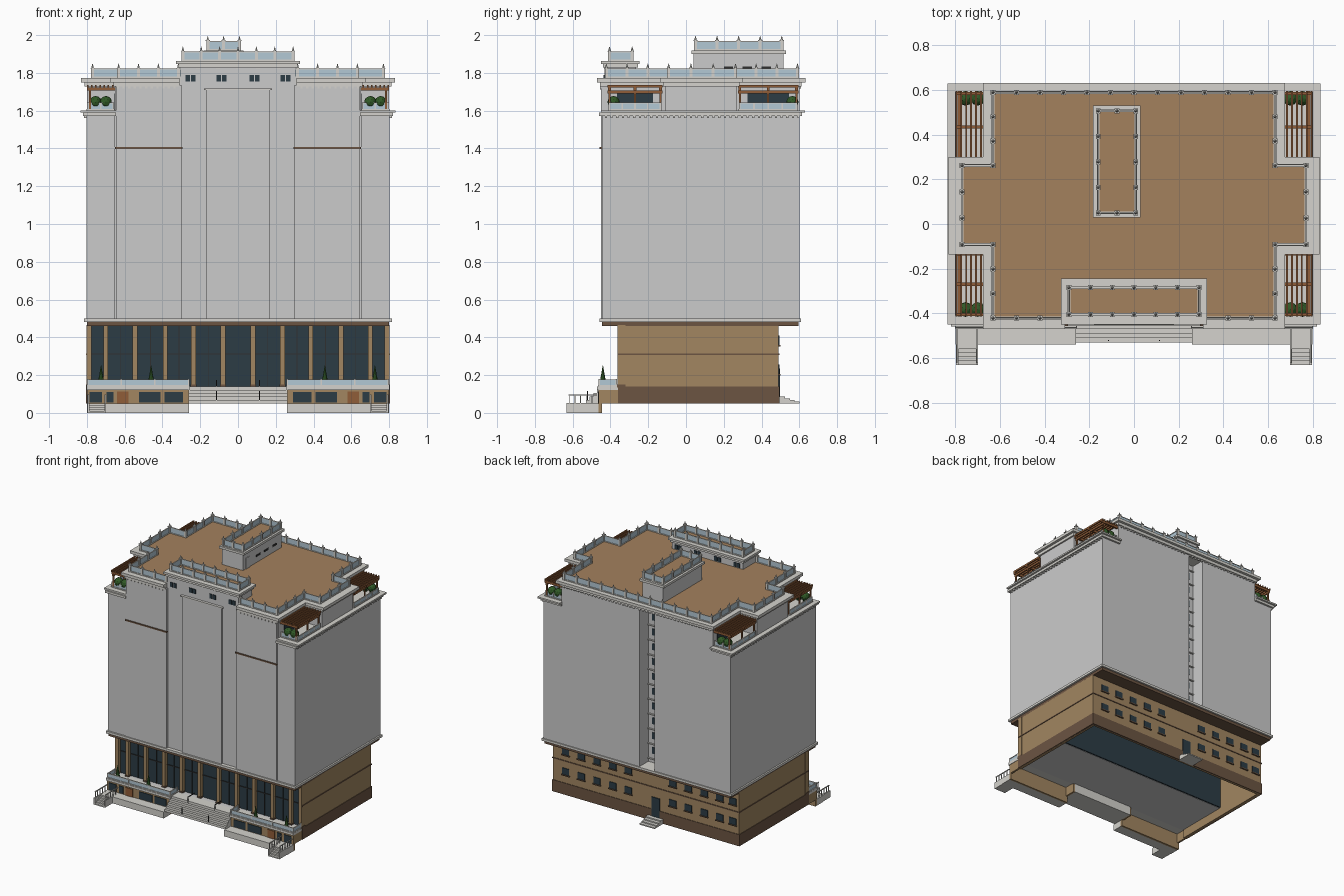
import bpy, bmesh, math
from mathutils import Matrix, Vector

if "Cube" in bpy.data.objects:
    bpy.data.objects.remove(bpy.data.objects["Cube"])


def mat(name, r, g, b):
    m = bpy.data.materials.new(name)
    m.diffuse_color = (r, g, b, 1)
    m.use_nodes = True
    m.node_tree.nodes["Principled BSDF"].inputs["Base Color"].default_value = m.diffuse_color
    return m


STONE = mat("pale_stone", .66, .65, .61)
BROWN = mat("brown_stone", .36, .24, .12)
DARK = mat("dark_stone", .15, .09, .055)
ROOF = mat("roof_tile", .37, .22, .11)
GLASS = mat("dark_glass", .025, .045, .06)
PALE = mat("pale_glass", .45, .58, .66)
WOOD = mat("wood", .28, .11, .04)
LEAF = mat("leaf", .03, .10, .02)
IRON = mat("iron", .03, .03, .03)
GREY = None


def finish(name, bm, m):
    bmesh.ops.recalc_face_normals(bm, faces=bm.faces)
    me = bpy.data.meshes.new(name)
    bm.to_mesh(me)
    bm.free()
    if m:
        me.materials.append(m)
    ob = bpy.data.objects.new(name, me)
    bpy.context.collection.objects.link(ob)
    return ob


def add_box(bm, x0, x1, y0, y1, z0, z1):
    mx = Matrix.Translation(((x0 + x1) / 2, (y0 + y1) / 2, (z0 + z1) / 2))
    bmesh.ops.create_cube(bm, size=1, matrix=mx @ Matrix.Diagonal((x1 - x0, y1 - y0, z1 - z0, 1)))


def boxes(name, m, items, mirror=False):
    bm = bmesh.new()
    for x0, x1, y0, y1, z0, z1 in items:
        add_box(bm, x0, x1, y0, y1, z0, z1)
        if mirror:
            add_box(bm, -x1, -x0, y0, y1, z0, z1)
    return finish(name, bm, m)


def prism(name, pts, z0, z1, m=None):
    bm = bmesh.new()
    f = bm.faces.new([bm.verts.new((x, y, z0)) for x, y in pts])
    up = bmesh.ops.extrude_face_region(bm, geom=[f])["geom"]
    bmesh.ops.translate(bm, vec=(0, 0, z1 - z0), verts=[v for v in up if isinstance(v, bmesh.types.BMVert)])
    return finish(name, bm, m)


def rect(x0, x1, y0, y1):
    return [(x0, y0), (x1, y0), (x1, y1), (x0, y1)]


def bar(bm, a, b, w, z0, z1):
    # upright strip of thickness w from a to b
    a, b = Vector(a), Vector(b)
    d, c = b - a, (a + b) / 2
    mx = Matrix.Translation((c.x, c.y, (z0 + z1) / 2)) @ Matrix.Rotation(math.atan2(d.y, d.x), 4, 'Z')
    bmesh.ops.create_cube(bm, size=1, matrix=mx @ Matrix.Diagonal((d.length + w, w, z1 - z0, 1)))


def balustrade(name, pts, z, closed=True, h=.05, finials=True, step=.105):
    frame, panes = bmesh.new(), bmesh.new()
    segs = list(zip(pts, pts[1:] + pts[:1])) if closed else list(zip(pts, pts[1:]))
    for a, b in segs:
        bar(frame, a, b, .012, z, z + .008)
        bar(frame, a, b, .008, z + h - .005, z + h)
        bar(panes, a, b, .003, z + .006, z + h - .004)
        n = max(1, round((Vector(b) - Vector(a)).length / step))
        for i in range(n + (not closed)):
            p = Vector(a).lerp(Vector(b), i / n)
            r = .008 if finials else .004
            add_box(frame, p.x - r, p.x + r, p.y - r, p.y + r, z, z + h + .002)
            if finials:
                add_box(frame, p.x - .011, p.x + .011, p.y - .011, p.y + .011, z + h, z + h + .005)
                bmesh.ops.create_cone(frame, cap_ends=True, segments=6, radius1=.008, radius2=.001, depth=.024,
                                      matrix=Matrix.Translation((p.x, p.y, z + h + .015)))
    finish(name + "_frame", frame, STONE)
    finish(name + "_panes", panes, PALE)


def cross(a, yf, yb, w, w0, w1, notch=None):
    # roof outline: main rectangle with two side wings, optional front notch
    front = [(-a, yf), (a, yf)]
    if notch:
        n, yn = notch
        front = [(-a, yf), (-n, yf), (-n, yn), (n, yn), (n, yf), (a, yf)]
    return front + [(a, w0), (w, w0), (w, w1), (a, w1), (a, yb), (-a, yb),
                    (-a, w1), (-w, w1), (-w, w0), (-a, w0)]


# Tower shaft with stair slot at the back
SLOT = [(-.02, .60), (-.02, .49), (-.15, .49), (-.15, .60)]
prism("tower_shaft", [(-.803, -.43), (.803, -.43), (.803, .60)] + SLOT + [(-.803, .60)], .49, 1.585)
prism("top_storey", [(-.65, -.43), (.65, -.43), (.65, -.11), (.80, -.11), (.80, .27), (.65, .27), (.65, .60)] + SLOT +
      [(-.65, .60), (-.65, .27), (-.80, .27), (-.80, -.11), (-.65, -.11)], 1.58, 1.74)
boxes("front_bays", GREY, [(.30, .645, -.45, -.42, .49, 1.735), (.65, .803, -.445, -.42, .49, 1.58)], True)
boxes("centre_bay", GREY, [(-.17, .17, -.445, -.42, .49, 1.71)])
boxes("centre_bay_cap", STONE, [(-.18, .18, -.452, -.42, 1.71, 1.718)])
boxes("bay_ledges", DARK, [(.295, .65, -.457, -.44, 1.398, 1.408)], True)
boxes("slot_windows", GLASS, [(-.115, -.055, .48, .494, .57 + i * .115, .62 + i * .115) for i in range(10)])
boxes("slot_floor_ledges", STONE, [(-.15, -.02, .48, .50, .525 + i * .115, .533 + i * .115) for i in range(11)])

# Ledge between base and tower
prism("tower_sill", rect(-.815, .815, -.458, .608), .482, .50, STONE)
prism("tower_soffit", rect(-.80, .80, -.445, .595), .46, .484, DARK)

# Corner terrace ledges and dentils
boxes("terrace_cornice_lower", STONE, [(.645, .82, -.46, .615, 1.572, 1.59)], True)
boxes("terrace_cornice_upper", STONE, [(.645, .835, -.45, .63, 1.59, 1.602)], True)
boxes("terrace_dentils", STONE, [(.80, .815, -.43 + i * .03, -.418 + i * .03, 1.56, 1.573) for i in range(35)], True)

# Roof cornice in steps, roof deck and balustrade
prism("roof_cornice_lower", cross(.66, -.455, .612, .812, -.12, .282, (.31, -.43)), 1.728, 1.75, STONE)
prism("roof_cornice_upper", cross(.677, -.47, .632, .832, -.137, .30, (.31, -.43)), 1.75, 1.772, STONE)
prism("roof_deck", cross(.625, -.415, .583, .763, -.085, .255), 1.77, 1.776, ROOF)
balustrade("roof_balustrade", cross(.632, -.422, .59, .77, -.092, .262), 1.772)
boxes("roof_dentils_front", STONE, [(.33 + i * .03, .342 + i * .03, -.455, -.44, 1.718, 1.73) for i in range(11)], True)
boxes("roof_dentils_back", STONE, [(.02 + i * .03, .032 + i * .03, .59, .61, 1.718, 1.73) for i in range(21)], True)

# Front penthouse
prism("penthouse", rect(-.305, .305, -.432, -.265), 1.70, 1.835)
prism("penthouse_cornice_lower", rect(-.315, .315, -.44, -.255), 1.828, 1.846, STONE)
prism("penthouse_cornice_upper", rect(-.327, .327, -.45, -.245), 1.846, 1.862, STONE)
prism("penthouse_roof", rect(-.285, .285, -.405, -.29), 1.861, 1.865, ROOF)
balustrade("penthouse_balustrade", rect(-.292, .292, -.405, -.285), 1.862)
boxes("penthouse_windows", GLASS, [(x + d, x + d + .024, y, y + .01, 1.755 if y < -.4 else 1.782, 1.79 if y < -.4 else 1.815)
      for x in (.06, .225) for d in (0, .03) for y in (-.437, -.27)], True)

# Lift house on the roof
prism("lift_house", rect(-.165, .015, .04, .515), 1.77, 1.905)
prism("lift_house_cornice", rect(-.183, .03, .03, .53), 1.90, 1.918, STONE)
prism("lift_house_roof", rect(-.155, .002, .055, .505), 1.917, 1.921, ROOF)
balustrade("lift_house_balustrade", rect(-.16, .008, .05, .507), 1.918)
boxes("lift_house_door", GREY, [(.012, .02, .07, .12, 1.775, 1.86)])
boxes("lift_house_vents", IRON, [(.012, .018, y, y + .05, 1.82, 1.835) for y in (.2, .3, .4)])

# Corner terraces: rails, pergolas, bushes and doors
for s, side in ((1, "right"), (-1, "left")):
    for y0, y1, yo, end in ((-.405, -.135, -.405, "front"), (.285, .585, .585, "back")):
        tag = side + "_" + end
        yi = y1 if yo == y0 else y0
        balustrade("terrace_rail_" + tag, [(s * .66, yo), (s * .795, yo), (s * .795, yi)], 1.602, False, .04, False, .07)
        fl = lambda a, b: (min(s * a, s * b), max(s * a, s * b))
        items = [(*fl(.66 + i * .022, .668 + i * .022), y0 - .01, y1 + .01, 1.722, 1.736) for i in range(7)]
        ys = (y0, (y0 + y1) / 2, y1)
        items += [(*fl(.65, .80), y - .007, y + .007, 1.706, 1.723) for y in ys]
        items += [(*fl(.778, .79), y0 - .01, y1 + .01, 1.692, 1.708)]
        items += [(*fl(.779, .789), y - .005, y + .005, 1.60, 1.70) for y in ys]
        boxes("pergola_" + tag, WOOD, items)
        boxes("terrace_door_" + tag, GLASS, [(*fl(.645, .654), y0 + .04, y1 - .04, 1.605, 1.69)])
        bm = bmesh.new()
        for bx in (.70, .755):
            c = Vector((s * bx, yo + (.022 if yo < 0 else -.022), 1.645))
            bmesh.ops.create_icosphere(bm, subdivisions=2, radius=.033, matrix=Matrix.Translation(c))
            bmesh.ops.create_cone(bm, cap_ends=True, segments=8, radius1=.014, radius2=.02, depth=.03,
                                  matrix=Matrix.Translation((c.x, c.y, 1.615)))
        finish("bushes_" + tag, bm, LEAF)

# Brown base: open-bottomed walls, plinth and string course
boxes("base_walls", BROWN, [(-.80, .80, .47, .49, .05, .465)])
boxes("base_side_walls", BROWN, [(.775, .80, -.36, .49, .05, .465)], True)
boxes("base_plinth_sides", DARK, [(.79, .804, -.36, .494, .05, .14)], True)
boxes("base_plinth_back", DARK, [(-.804, .804, .48, .494, .05, .14)])
boxes("base_string_course", DARK, [(.79, .804, -.36, .494, .306, .314)], True)
boxes("base_string_course_back", DARK, [(-.804, .804, .48, .494, .306, .314)])
boxes("lobby_floor", GREY, [(-.775, .775, -.37, .05, .118, .14)])
boxes("lobby_back_wall", GLASS, [(-.775, .775, .04, .06, .12, .46)])

# Front glazing with columns
boxes("front_glass", GLASS, [(-.79, .79, -.335, -.325, .13, .465)])
cols = (.08, .235, .385, .545, .70, .788)
boxes("front_columns", BROWN, [(c - .013, c + .013, -.362, -.32, .135, .465) for c in cols], True)
boxes("column_bases", DARK, [(c - .016, c + .016, -.366, -.32, .135, .15) for c in cols], True)
mull = [(c + d - .002, c + d + .002, -.34, -.33, .14, .465) for c in cols[:-2] for d in (.078,)]
boxes("glass_mullions", IRON, mull + [(0, .79, -.34, -.33, .308, .314)], True)

# Back windows, door and steps
wx = (.69, .555, .42, .285, .15, -.23, -.365, -.50, -.635, -.745)
boxes("back_windows", GLASS, [(x - .03, x + .03, .485, .495, z, z + .05) for x in wx for z in (.205, .36)])
boxes("back_window_sills", DARK, [(x - .035, x + .035, .485, .50, z - .008, z) for x in wx for z in (.205, .36)])
boxes("back_door", GLASS, [(-.12, -.05, .485, .497, .085, .235)])
boxes("back_steps", STONE, [(-.15, -.02, .485, .60 - i * .025, .05 + i * .009, .059 + i * .009) for i in range(4)])

# Front terraces with basement rooms below
boxes("front_terrace_wall", BROWN, [(.26, .80, -.462, -.445, .0, .125), (.785, .80, -.46, -.36, .05, .125),
                                    (.26, .275, -.46, -.36, .05, .125)], True)
boxes("front_terrace_floor", STONE, [(.255, .803, -.47, -.355, .122, .14)], True)
boxes("basement_windows", GLASS, [(.29, .39, -.467, -.455, .055, .11), (.41, .525, -.467, -.455, .055, .11),
                                  (.66, .695, -.467, -.455, .055, .11), (.72, .785, -.467, -.455, .055, .11)], True)
boxes("basement_doors", WOOD, [(.58, .64, -.467, -.455, .05, .112)], True)
boxes("lower_walk", STONE, [(.26, .80, -.54, -.46, 0, .05)], True)
boxes("side_steps", STONE, [(.705, .79, -.632 + i * .018, -.53, i * .01, .01 + i * .01) for i in range(5)]
      + [(.70, .708, -.632, -.53, 0, .052), (.787, .797, -.632, -.53, 0, .052)], True)
rails = [(x - .003, x + .003, y, y + .004, .05, .093) for x in (.703, .793) for y in (-.62, -.59, -.56, -.53, -.50)]
rails += [(x - .003, x + .003, -.622, -.47, .092, .098) for x in (.703, .793)]
boxes("side_step_rails", STONE, rails, True)
for s, side in ((1, "right"), (-1, "left")):
    balustrade("front_terrace_rail_" + side, [(s * .262, -.37), (s * .262, -.46), (s * .796, -.46), (s * .796, -.37)],
               .14, False, .038, False, .18)

# Central stair and handrails
boxes("front_stairs", STONE, [(-.262, .262, -.53 + i * .02, -.355, .05 + i * .018, .068 + i * .018) for i in range(5)])
hand = [(.112, .117, y, y + .005, .06, z) for y, z in ((-.525, .115), (-.45, .17))]
boxes("stair_handrails", IRON, hand + [(.112, .117, -.45, -.37, .168, .173)], True)

# Clipped conifers on the front terraces
bm = bmesh.new()
for x in (-.725, -.46, .46, .725):
    for z, r, d in ((.155, .014, .03), (.205, .017, .09)):
        bmesh.ops.create_cone(bm, cap_ends=True, segments=8, radius1=r, radius2=.012 if d < .05 else .001, depth=d,
                              matrix=Matrix.Translation((x, -.44, z)))
finish("conifers", bm, LEAF)
